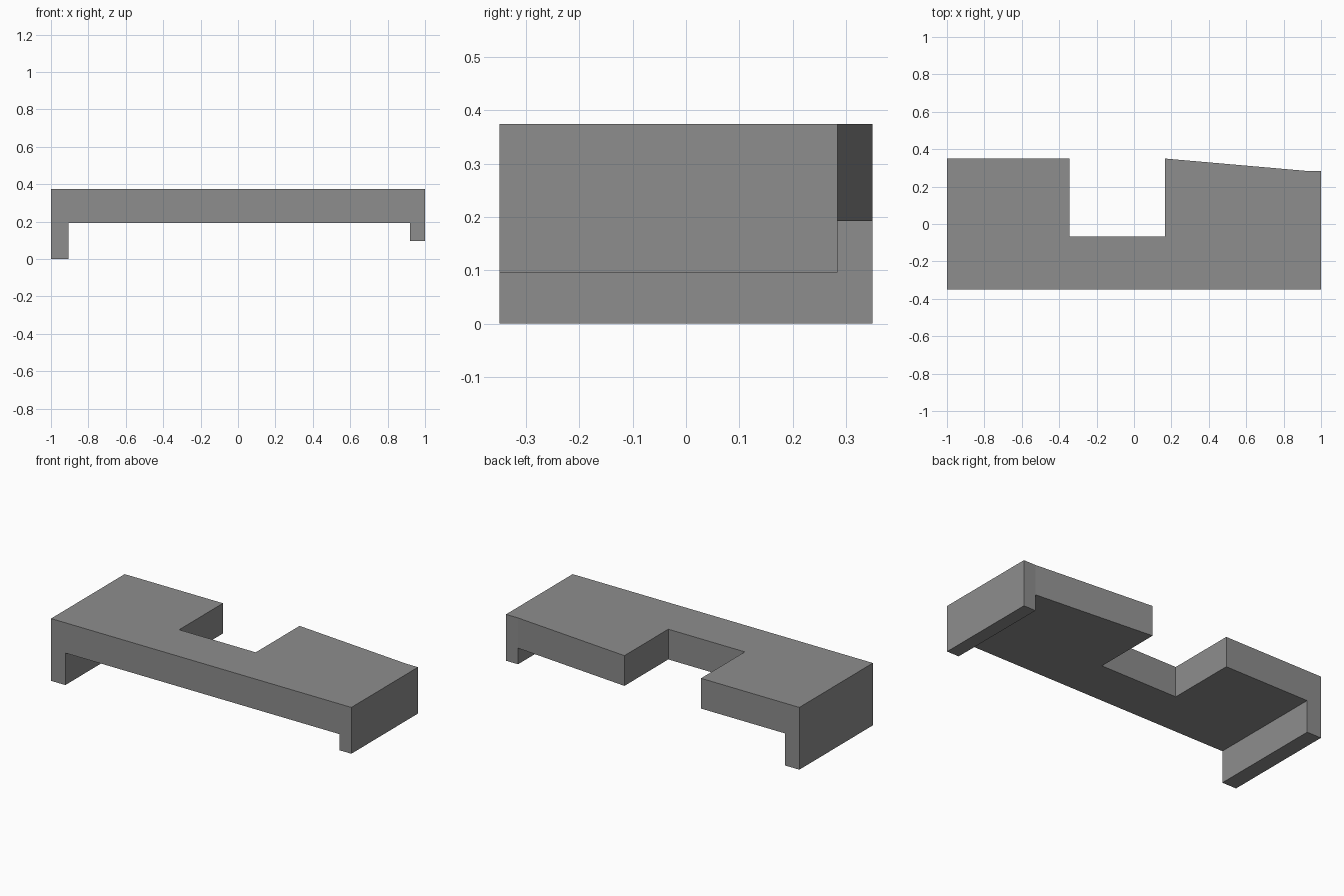
import bpy, bmesh
from mathutils import Vector

if "Cube" in bpy.data.objects:
    bpy.data.objects.remove(bpy.data.objects["Cube"])

TOP, UNDER = 0.375, 0.193          # slab height range
LEFT_LIP, RIGHT_LIP = -0.905, 0.92  # inner faces of the end lips

grey = bpy.data.materials.new("plain grey")
grey.diffuse_color = (0.27, 0.27, 0.27, 1)
grey.use_nodes = True
grey.node_tree.nodes["Principled BSDF"].inputs["Base Color"].default_value = grey.diffuse_color

# Slab outline: rear notch and a tapered right rear edge
outline = [(-1, -0.35), (1, -0.35), (1, 0.284), (RIGHT_LIP, 0.284), (0.165, 0.35),
           (0.165, -0.067), (-0.345, -0.067), (-0.345, 0.35), (-1, 0.35)]

bm = bmesh.new()
base = bm.faces.new([bm.verts.new((x, y, UNDER)) for x, y in outline])
res = bmesh.ops.extrude_face_region(bm, geom=[base], use_keep_orig=True)
top = [v for v in res["geom"] if isinstance(v, bmesh.types.BMVert)]
bmesh.ops.translate(bm, verts=top, vec=(0, 0, TOP - UNDER))
bmesh.ops.recalc_face_normals(bm, faces=bm.faces)

# Split at the lip lines
for x in (LEFT_LIP, RIGHT_LIP):
    bmesh.ops.bisect_plane(bm, geom=bm.verts[:] + bm.edges[:] + bm.faces[:],
                           dist=1e-4, plane_co=(x, 0, 0), plane_no=(1, 0, 0))


def pull_lip(x_min, x_max, z):
    """Extrude the underside between two x positions down to height z."""
    bm.normal_update()
    faces = [f for f in bm.faces if f.normal.z < -0.9
             and x_min < f.calc_center_median().x < x_max]
    out = bmesh.ops.extrude_face_region(bm, geom=faces)
    verts = [v for v in out["geom"] if isinstance(v, bmesh.types.BMVert)]
    bmesh.ops.translate(bm, verts=verts, vec=Vector((0, 0, z - UNDER)))


# Tall left lip and short right lip
pull_lip(-2, LEFT_LIP, 0)
pull_lip(RIGHT_LIP, 2, 0.096)

# Merge coplanar faces into clean flat sides
bmesh.ops.dissolve_limit(bm, angle_limit=0.01, verts=bm.verts, edges=bm.edges)
bmesh.ops.recalc_face_normals(bm, faces=bm.faces)

mesh = bpy.data.meshes.new("notched_slab")
bm.to_mesh(mesh)
bm.free()
mesh.materials.append(grey)
slab = bpy.data.objects.new("notched_slab", mesh)
bpy.context.collection.objects.link(slab)
